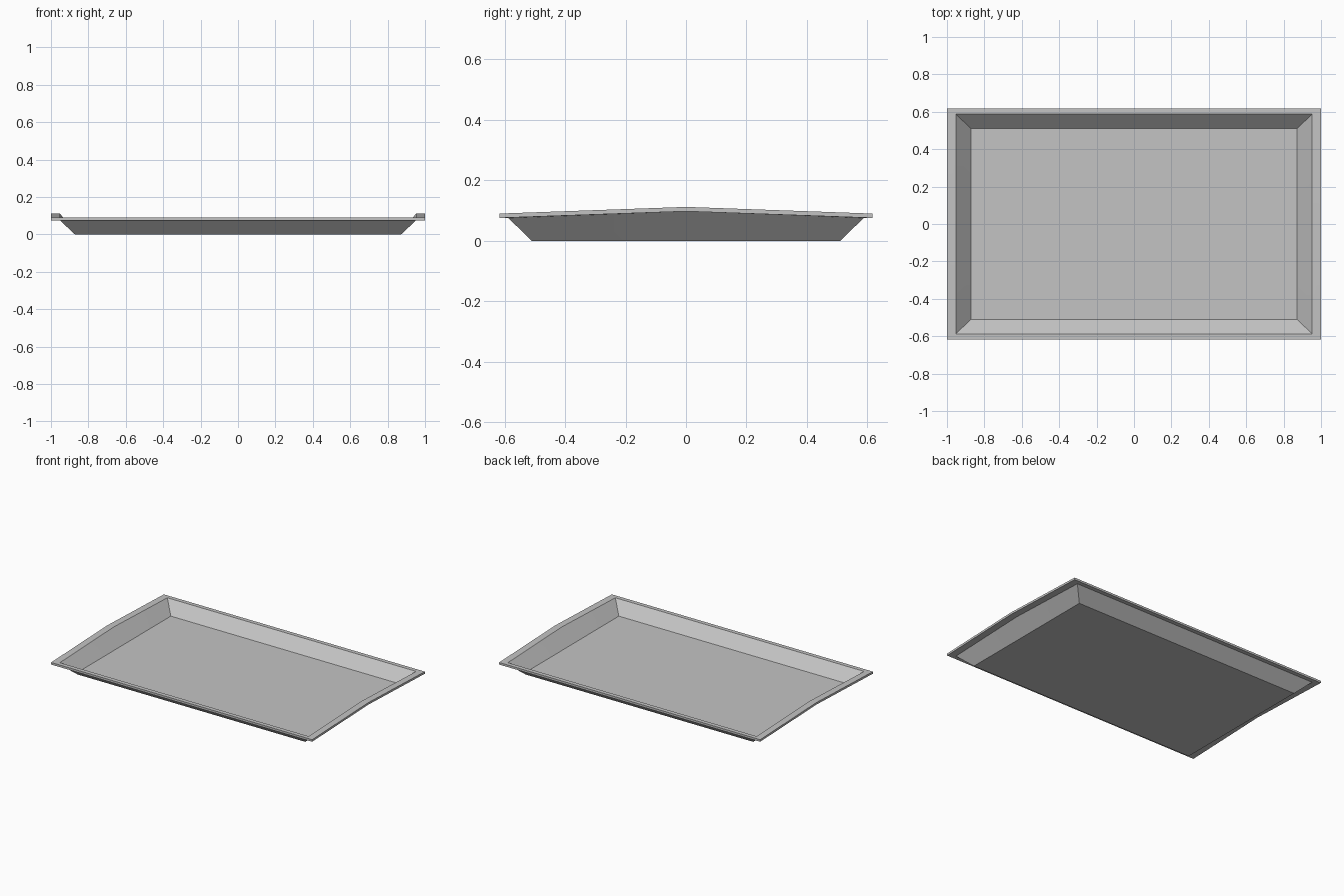
import bpy
import bmesh
import math

cube = bpy.data.objects.get("Cube")
if cube:
    bpy.data.objects.remove(cube, do_unlink=True)

THICKNESS = 0.0145
RIM_Z = 0.09
PEAK_Z = 0.112

# One metal colour for the whole tray
metal = bpy.data.materials.new("grey_metal")
metal.use_nodes = True
grey = (0.55, 0.55, 0.55, 1)
metal.diffuse_color = grey
metal.node_tree.nodes["Principled BSDF"].inputs["Base Color"].default_value = grey


def ring(bm, half_x, half_y, end_z, middle_z):
    """Rectangular loop with an extra point halfway along each short side."""
    spots = [(1, -1), (1, 0), (1, 1), (-1, 1), (-1, 0), (-1, -1)]
    return [bm.verts.new((sx * half_x, sy * half_y, middle_z if sy == 0 else end_z))
            for sx, sy in spots]


def bridge(bm, a, b):
    """Quads between two matching loops."""
    for i in range(len(a)):
        j = (i + 1) % len(a)
        bm.faces.new((a[i], a[j], b[j], b[i]))


# Tray: flat rim peaked at the short sides, sloping walls, flat floor
bm = bmesh.new()
outer_rim = ring(bm, 1.0, 0.617, RIM_Z, PEAK_Z)
inner_rim = ring(bm, 0.953, 0.588, RIM_Z, PEAK_Z)
floor = ring(bm, 0.872, 0.51, THICKNESS, THICKNESS)
bridge(bm, outer_rim, inner_rim)
bridge(bm, inner_rim, floor)
bm.faces.new(floor)

# Sheet thickness: a copy of the skin dropped straight down, closed at the rim
skin = list(bm.faces)
copy = bmesh.ops.duplicate(bm, geom=list(bm.verts) + list(bm.edges) + skin)
twin = copy["vert_map"]
lower = [g for g in copy["geom"] if isinstance(g, bmesh.types.BMVert)]
bmesh.ops.translate(bm, verts=lower, vec=(0, 0, -THICKNESS))
bridge(bm, outer_rim, [twin[v] for v in outer_rim])
bmesh.ops.recalc_face_normals(bm, faces=list(bm.faces))

mesh = bpy.data.meshes.new("tray")
bm.to_mesh(mesh)
bm.free()
mesh.materials.append(metal)
tray = bpy.data.objects.new("tray", mesh)
bpy.context.collection.objects.link(tray)

bpy.ops.object.select_all(action="DESELECT")
tray.select_set(True)
bpy.context.view_layer.objects.active = tray
bpy.ops.object.shade_smooth_by_angle(angle=math.radians(30))
